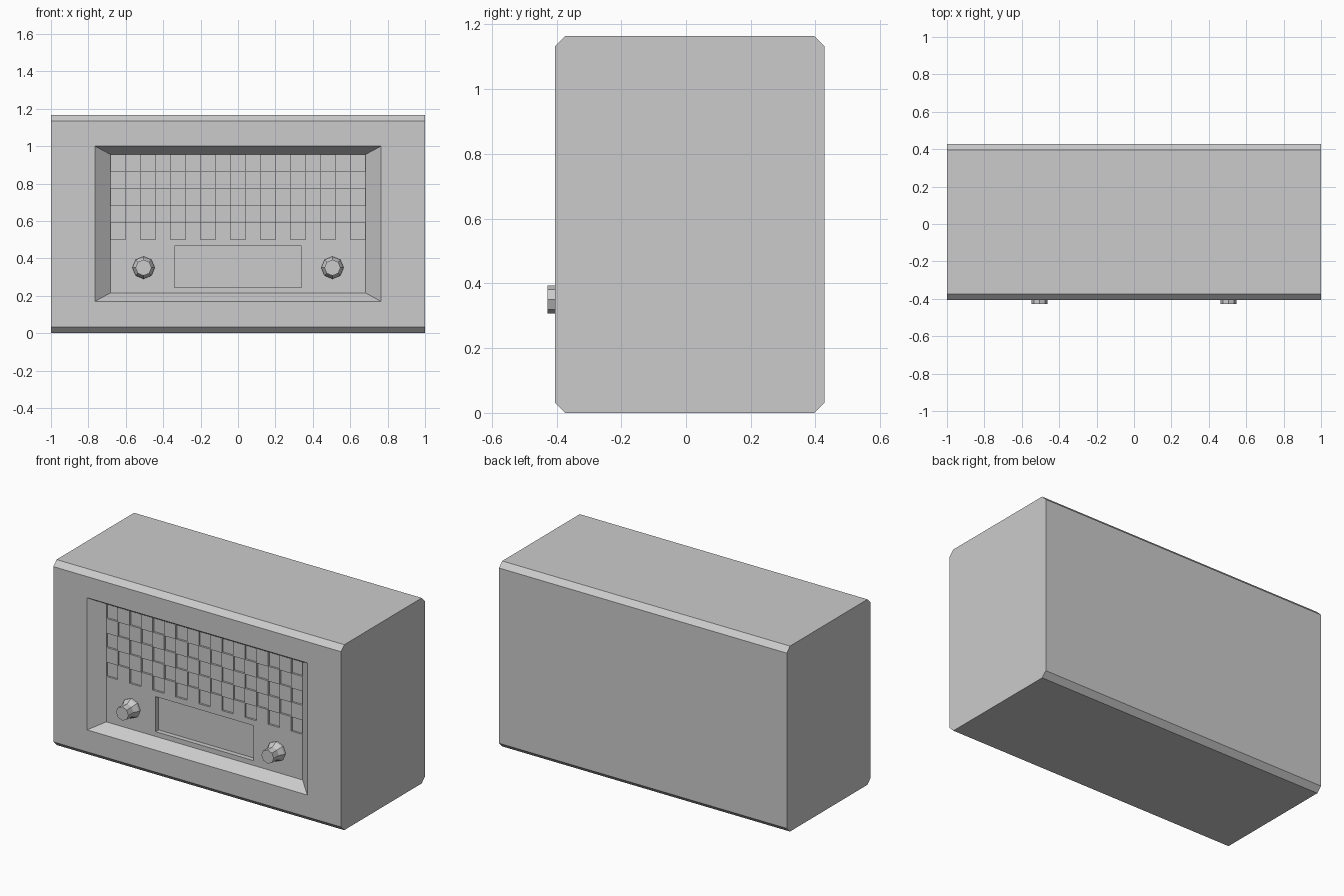
import bpy, bmesh, math

if "Cube" in bpy.data.objects:
    bpy.data.objects.remove(bpy.data.objects["Cube"])

FRONT, BACK, TOP = -0.405, 0.428, 1.165
FLOOR = FRONT + 0.072          # depth of the sunken front panel
CH = 0.032                     # chamfer of the long edges


def loft(bm, loops):
    """Skin a stack of equally sized loops and cap both ends."""
    rings = [[bm.verts.new(p) for p in loop] for loop in loops]
    n = len(rings[0])
    for a, b in zip(rings, rings[1:]):
        for i in range(n):
            bm.faces.new((a[i], a[(i + 1) % n], b[(i + 1) % n], b[i]))
    bm.faces.new(rings[0])
    bm.faces.new(rings[-1])


def rect(x0, x1, z0, z1, y):
    return [(x0, y, z0), (x1, y, z0), (x1, y, z1), (x0, y, z1)]


def make(name, stacks):
    bm = bmesh.new()
    for loops in stacks:
        loft(bm, loops)
    bmesh.ops.recalc_face_normals(bm, faces=bm.faces)
    me = bpy.data.meshes.new(name)
    bm.to_mesh(me)
    bm.free()
    ob = bpy.data.objects.new(name, me)
    bpy.context.collection.objects.link(ob)
    return ob


def cut(target, cutter):
    cutter.hide_render = True
    cutter.hide_viewport = True
    cutter.display_type = 'WIRE'
    mod = target.modifiers.new(cutter.name, 'BOOLEAN')
    mod.operation = 'DIFFERENCE'
    mod.solver = 'EXACT'
    mod.object = cutter


# Cabinet: chamfered profile extruded along x
profile = [(FRONT + CH, 0), (BACK - CH, 0), (BACK, CH), (BACK, TOP - CH),
           (BACK - CH, TOP), (FRONT + CH, TOP), (FRONT, TOP - CH), (FRONT, CH)]
cabinet = make("cabinet", [[[(x, y, z) for y, z in profile] for x in (-1, 1)]])

# Sunken front with sloping borders (cutter continues the slope past the face)
W, Z0, Z1 = 0.682, 0.215, 0.955
DX, DZ = 0.083 * 2, 0.045 * 2
cut(cabinet, make("front_recess_cutter", [[
    rect(-W, W, Z0, Z1, FLOOR),
    rect(-W - DX, W + DX, Z0 - DZ, Z1 + DZ, FLOOR - 0.144)]]))

# Tuning dial window
cut(cabinet, make("dial_cutter", [[
    rect(-0.34, 0.34, 0.245, 0.465, FLOOR + 0.03),
    rect(-0.34, 0.34, 0.245, 0.465, FLOOR - 0.03)]]))

# Speaker grille: checkerboard of shallow dents
COLS, ROWS, GZ = 17, 5, 0.50
cw, rh, gap = 2 * W / COLS, (Z1 - GZ) / ROWS, 0.001
cells = []
for c in range(COLS):
    for r in range(ROWS):
        if (c + r) % 2 == 0:
            x, z = -W + c * cw, GZ + r * rh
            box = (x + gap, x + cw - gap, z + gap, z + rh - gap)
            cells.append([rect(*box, FLOOR + 0.012), rect(*box, FLOOR - 0.01)])
cut(cabinet, make("grille_cutter", cells))


# Octagonal knobs: flared base and straight tip
def octagon(cx, r, y):
    return [(cx + r * math.cos(i * math.pi / 4), y, 0.35 + r * math.sin(i * math.pi / 4))
            for i in range(8)]


for side, cx in (("left", -0.505), ("right", 0.505)):
    make(side + "_knob", [[octagon(cx, 0.06, FLOOR + 0.005), octagon(cx, 0.06, FLOOR - 0.015),
                           octagon(cx, 0.043, FLOOR - 0.045), octagon(cx, 0.043, -0.428)]])
